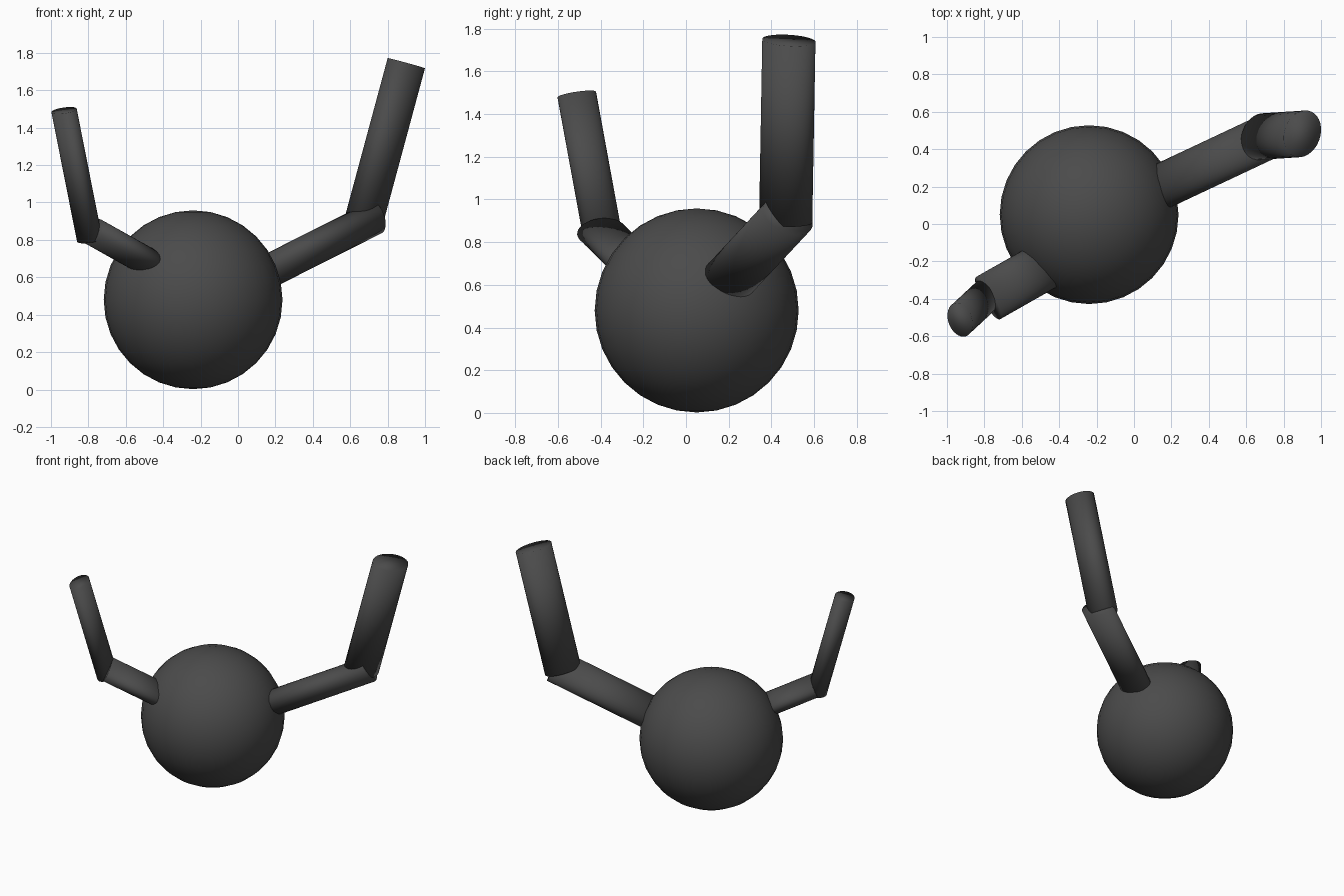
import bpy
from mathutils import Vector, Matrix

if "Cube" in bpy.data.objects:
    bpy.data.objects.remove(bpy.data.objects["Cube"])

dark = bpy.data.materials.new("dark_grey")
dark.diffuse_color = (0.07, 0.07, 0.07, 1)
dark.use_nodes = True
dark.node_tree.nodes["Principled BSDF"].inputs["Base Color"].default_value = dark.diffuse_color


def finish(name):
    ob = bpy.context.object
    ob.name = name
    ob.data.materials.append(dark)
    bpy.ops.object.shade_smooth()
    return ob


def oval_rod(name, start, end, major, half_major, half_minor):
    """Capped elliptical rod from start to end; major = direction of the wide axis."""
    start, end = Vector(start), Vector(end)
    axis = (end - start).normalized()
    wide = Vector(major)
    wide = (wide - axis * wide.dot(axis)).normalized()
    thin = axis.cross(wide)
    bpy.ops.mesh.primitive_cylinder_add(vertices=32, radius=1, depth=1)
    ob = finish(name)
    cols = (wide * half_major, thin * half_minor, end - start)
    basis = Matrix(cols).transposed().to_4x4()
    ob.data.transform(Matrix.Translation((start + end) / 2) @ basis)


# Round body
centre = (-0.24, 0.05, 0.48)
bpy.ops.mesh.primitive_uv_sphere_add(segments=32, ring_count=16, radius=0.478, location=centre)
finish("body")

# Right arm: branch out of the body, then upright
oval_rod("right_lower_arm", (0.05, 0.155, 0.575), (0.735, 0.477, 0.92),
         (0.2, -0.9, 0.35), 0.128, 0.088)
oval_rod("right_upper_arm", (0.672, 0.467, 0.90), (0.90, 0.482, 1.745),
         (0.39, 0.92, 0), 0.129, 0.099)

# Left arm: shorter and thinner
oval_rod("left_lower_arm", (-0.40, -0.18, 0.635), (-0.78, -0.396, 0.848),
         (0.49, -0.87, 0), 0.130, 0.072)
oval_rod("left_upper_arm", (-0.793, -0.385, 0.80), (-0.93, -0.512, 1.492),
         (-0.3, 0.95, 0), 0.094, 0.065)
